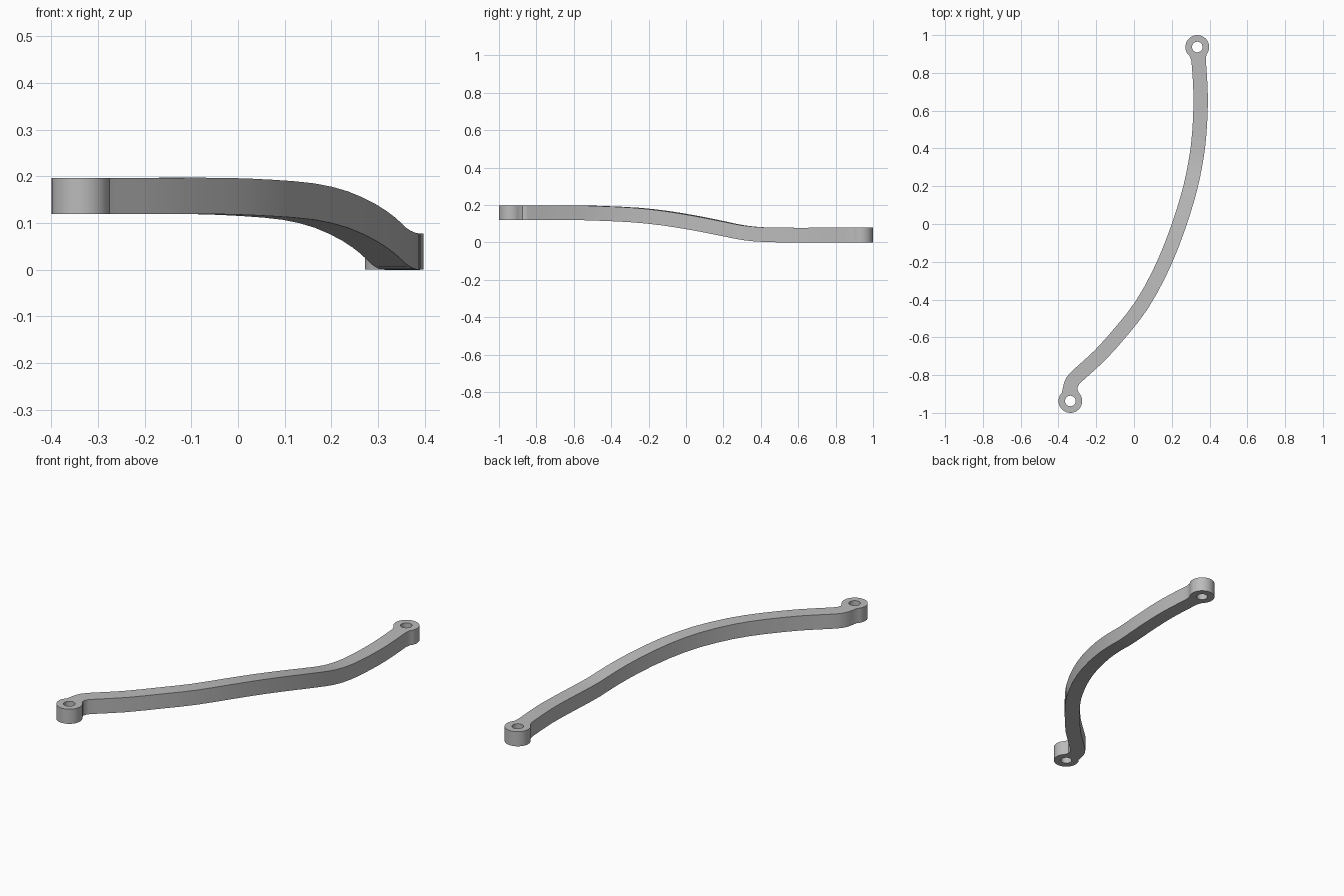
import bpy, bmesh, math
from mathutils import Vector

cube = bpy.data.objects.get("Cube")
if cube:
    bpy.data.objects.remove(cube)

HEIGHT = 0.078
HALF_WIDTH = 0.038
BOSS_R, HOLE_R, SEGMENTS, NECK = 0.063, 0.028, 32, 4
FRONT = Vector((-0.337, -0.937, 0.119))
BACK = Vector((0.335, 0.937, 0))

# Underside centre line of the arm, front to back
path = [Vector(p) for p in (
    (-0.337, -0.865, .119), (-0.326, -0.833, .119), (-0.29, -0.795, .119),
    (-0.18, -0.695, .119), (-0.06, -0.56, .119), (0.04, -0.43, .115),
    (0.13, -0.27, .107), (0.2, -0.11, .09), (0.26, 0.06, .062),
    (0.3, 0.2, .034), (0.323, 0.31, .012), (0.34, 0.42, .002),
    (0.35, 0.55, 0), (0.353, 0.68, 0), (0.347, 0.8, 0), (0.342, 0.865, 0))]


def smooth_path(pts):
    """Insert one spline midpoint between neighbouring points."""
    out = []
    for i in range(len(pts) - 1):
        a, b = pts[max(i - 1, 0)], pts[i]
        c, d = pts[i + 1], pts[min(i + 2, len(pts) - 1)]
        out += [b, (9 * (b + c) - a - d) / 16]
    return out + [pts[-1]]


bm = bmesh.new()


def boss(centre, toward):
    """Flat ring; returns its outer vertices facing the arm."""
    start = math.atan2(toward.y - centre.y, toward.x - centre.x)

    def circle(r):
        return [bm.verts.new(centre + r * Vector((math.cos(a), math.sin(a), 0)))
                for a in (start + math.tau * k / SEGMENTS for k in range(SEGMENTS))]
    outer, inner = circle(BOSS_R), circle(HOLE_R)
    for k in range(SEGMENTS):
        bm.faces.new((outer[k - 1], outer[k], inner[k], inner[k - 1]))
    return [outer[k] for k in range(-NECK, NECK + 1)]


# Arm strip
line = smooth_path(path)
rows = []
for i, p in enumerate(line):
    t = line[min(i + 1, len(line) - 1)] - line[max(i - 1, 0)]
    side = Vector((t.y, -t.x, 0)).normalized() * HALF_WIDTH
    rows.append((bm.verts.new(p - side), bm.verts.new(p + side)))
for (a, b), (c, d) in zip(rows, rows[1:]):
    bm.faces.new((a, b, d, c))

# End bosses, joined to the arm by flared necks
front_arc = boss(FRONT, line[0])
bm.faces.new(front_arc + [rows[0][0], rows[0][1]])
back_arc = boss(BACK, line[-1])
bm.faces.new(back_arc + [rows[-1][1], rows[-1][0]])

# Raise the outline into a solid
bmesh.ops.recalc_face_normals(bm, faces=bm.faces)
raised = bmesh.ops.extrude_face_region(bm, geom=bm.faces[:], use_keep_orig=True)
bmesh.ops.translate(bm, vec=(0, 0, HEIGHT),
                    verts=[g for g in raised["geom"] if isinstance(g, bmesh.types.BMVert)])
bmesh.ops.recalc_face_normals(bm, faces=bm.faces)

mesh = bpy.data.meshes.new("curved_link_arm")
bm.to_mesh(mesh)
bm.free()
arm = bpy.data.objects.new("curved_link_arm", mesh)
bpy.context.collection.objects.link(arm)

# Plain grey finish
grey = bpy.data.materials.new("plain grey")
grey.use_nodes = True
colour = (0.5, 0.5, 0.5, 1)
grey.diffuse_color = colour
grey.node_tree.nodes["Principled BSDF"].inputs["Base Color"].default_value = colour
mesh.materials.append(grey)

bpy.ops.object.select_all(action="DESELECT")
arm.select_set(True)
bpy.context.view_layer.objects.active = arm
bpy.ops.object.shade_smooth_by_angle(angle=math.radians(30))
